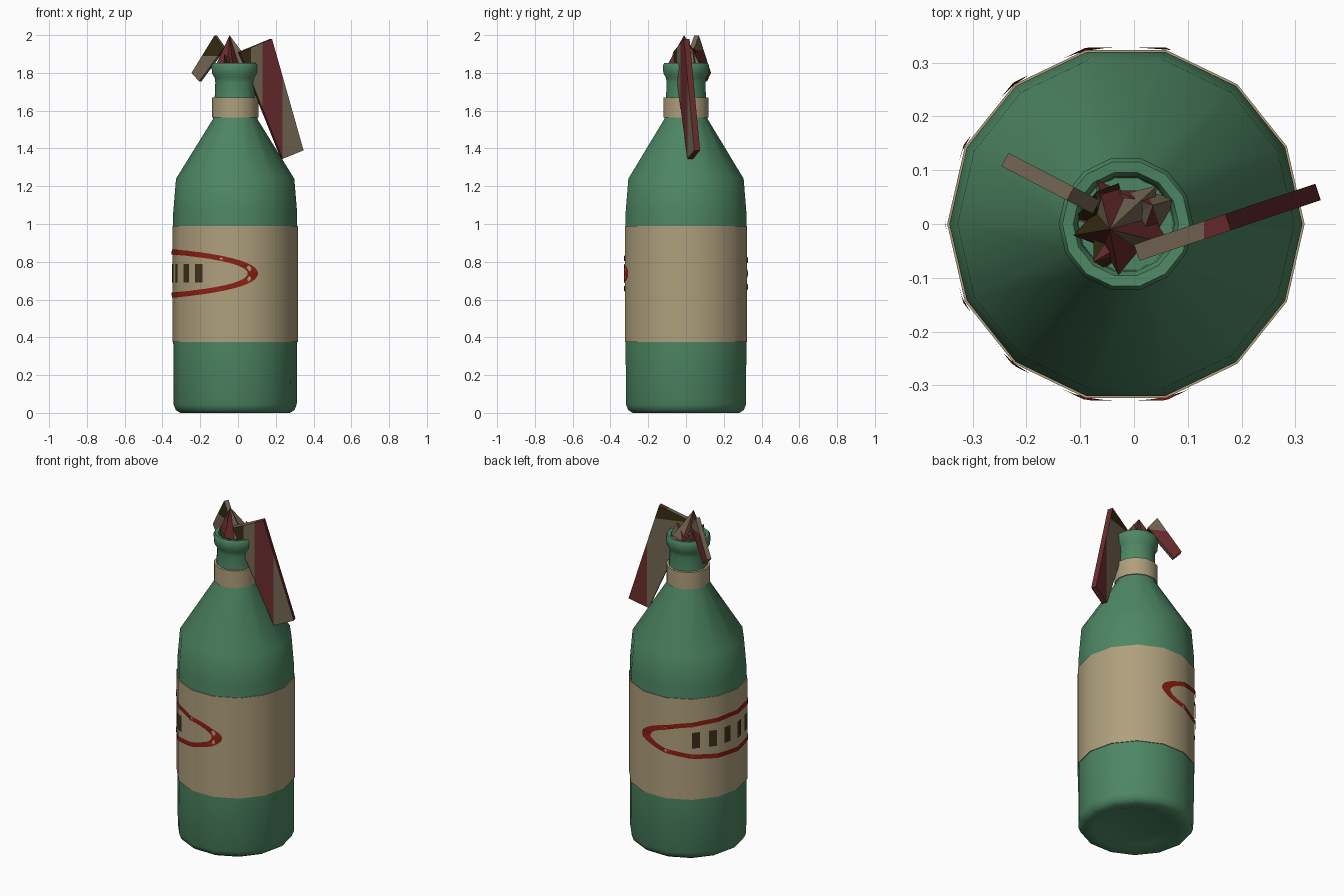
import bpy, bmesh, math
from mathutils import Vector

cube = bpy.data.objects.get("Cube")
if cube:
    bpy.data.objects.remove(cube, do_unlink=True)

SIDES = 14
CX = -0.015            # bottle axis
LABEL_R = 0.332


def material(name, r, g, b):
    m = bpy.data.materials.new(name)
    m.use_nodes = True
    m.diffuse_color = (r, g, b, 1)
    bsdf = m.node_tree.nodes["Principled BSDF"]
    bsdf.inputs["Base Color"].default_value = (r, g, b, 1)
    bsdf.inputs["Roughness"].default_value = 0.7
    return m


GREEN = material("green_glass", 0.075, 0.24, 0.125)
PAPER = material("tan_paper", 0.43, 0.35, 0.205)
RED = material("red_print", 0.26, 0.014, 0.006)
INK = material("dark_ink", 0.045, 0.03, 0.01)
MAROON = material("maroon_cloth", 0.14, 0.024, 0.025)
TAUPE = material("taupe_cloth", 0.17, 0.13, 0.085)
OLIVE = material("dark_olive_cloth", 0.035, 0.024, 0.006)
CLOTH = [MAROON, TAUPE, OLIVE]


def finish(name, bm, mats, smooth=None):
    bmesh.ops.recalc_face_normals(bm, faces=bm.faces)
    me = bpy.data.meshes.new(name)
    bm.to_mesh(me)
    bm.free()
    for m in mats:
        me.materials.append(m)
    ob = bpy.data.objects.new(name, me)
    bpy.context.collection.objects.link(ob)
    if smooth:
        bpy.ops.object.select_all(action="DESELECT")
        ob.select_set(True)
        bpy.context.view_layer.objects.active = ob
        bpy.ops.object.shade_smooth_by_angle(angle=math.radians(smooth))
    return ob


def lathe(name, profile, mat, smooth):
    """Revolve (radius, height) pairs; a zero radius becomes a pole."""
    bm = bmesh.new()
    rings = []
    for r, z in profile:
        n = SIDES if r else 1
        rings.append([bm.verts.new((CX + r * math.cos(math.tau * i / SIDES),
                                    r * math.sin(math.tau * i / SIDES), z))
                      for i in range(n)])
    for a, b in zip(rings, rings[1:]):
        for i in range(SIDES):
            j = (i + 1) % SIDES
            quad = [a[i % len(a)], a[j % len(a)], b[j % len(b)], b[i % len(b)]]
            bm.faces.new(list(dict.fromkeys(quad)))
    return finish(name, bm, [mat], smooth)


# Bottle with hollow mouth
lathe("bottle", [
    (0, 0.02), (0.2, 0.015), (0.24, 0), (0.29, 0), (0.314, 0.015), (0.326, 0.045),
    (0.328, 0.4), (0.328, 1.06), (0.313, 1.24), (0.118, 1.555), (0.109, 1.66),
    (0.105, 1.75), (0.109, 1.775), (0.123, 1.797), (0.125, 1.84), (0.118, 1.852),
    (0.098, 1.85), (0.09, 1.835), (0.088, 1.72), (0, 1.72)], GREEN, 50)

# Paper bands
lathe("main_label", [(0.326, 0.375), (LABEL_R, 0.375), (LABEL_R, 0.99), (0.326, 0.99)],
      PAPER, 40)
lathe("neck_label", [(0.105, 1.565), (0.1225, 1.565), (0.1225, 1.67), (0.105, 1.67)],
      PAPER, 40)


def on_label(deg, z, lift=0.004):
    """Point lying just above the faceted label."""
    step = math.tau / SIDES
    a = math.radians(deg)
    r = LABEL_R * math.cos(step / 2) / math.cos(a % step - step / 2) + lift
    return (CX + r * math.cos(a), r * math.sin(a), z)


# Printed oval wrapped round the label
MID, OVAL_Z, COUNT = 183.5, 0.738, 180
bm = bmesh.new()
loops = []
for wide, tall in ((108, 0.128), (98, 0.1)):
    loops.append([bm.verts.new(on_label(MID + wide * math.cos(math.tau * i / COUNT),
                                        OVAL_Z + tall * math.sin(math.tau * i / COUNT)))
                  for i in range(COUNT)])
for i in range(COUNT):
    j = (i + 1) % COUNT
    bm.faces.new((loops[0][i], loops[0][j], loops[1][j], loops[1][i]))
oval = finish("label_oval", bm, [RED])

# Plain dark dashes inside the oval
bm = bmesh.new()
for k in range(-3, 4):
    left = MID + 17 * k - 4
    for s in range(4):
        a, b = left + 2 * s, left + 2 * s + 2
        bm.faces.new([bm.verts.new(on_label(d, z)) for d, z in
                      ((a, 0.69), (b, 0.69), (b, 0.787), (a, 0.787))])
bmesh.ops.remove_doubles(bm, verts=bm.verts, dist=0.0005)
dashes = finish("label_dashes", bm, [INK])

# Printed plates must face away from the bottle axis
for ob in (oval, dashes):
    for p in ob.data.polygons:
        if p.normal.dot(p.center - Vector((CX, 0, p.center.z))) < 0:
            p.flip()


def strip(name, outline, y0, slope, thick, cuts, rule):
    """Flat cloth strip: (x, z) outline on a slanted upright plane."""
    bm = bmesh.new()
    n = Vector((-slope, 1, 0)).normalized() * thick / 2
    front, back = [[bm.verts.new(Vector((x, y0 + slope * x, z)) + s * n)
                    for x, z in outline] for s in (-1, 1)]
    bm.faces.new(front)
    bm.faces.new(back)
    for i in range(len(outline)):
        j = (i + 1) % len(outline)
        bm.faces.new((front[i], front[j], back[j], back[i]))
    for co, no in cuts:
        bmesh.ops.bisect_plane(bm, geom=bm.verts[:] + bm.edges[:] + bm.faces[:],
                               plane_co=co, plane_no=no)
    bmesh.ops.recalc_face_normals(bm, faces=bm.faces)
    bm.normal_update()
    for f in bm.faces:
        f.material_index = rule(f.calc_center_median(), f.normal)
    return finish(name, bm, CLOTH)


def long_rule(c, n):
    if n.y < -0.8:                       # front: vertical stripes
        return 2 if c.x < 0.07 else 1 if c.x < 0.13 else 0 if c.x < 0.235 else 1
    if n.y > 0.8:                        # back
        return 0 if c.x > 0.235 else 2 if c.z > 1.9 else 1
    return 1 if n.z > 0.7 and c.x < 0.13 else 0


def short_rule(c, n):
    if n.y > 0.6:
        return 0 if c.z < 1.92 else 1
    return 1 if c.z < 1.89 or n.z > 0.5 else 2


# Hanging cloth strips
strip("long_rag_strip", [(0.005, 1.91), (0.175, 1.98), (0.342, 1.39), (0.232, 1.345)],
      -0.055, 0.335, 0.032,
      [((x, 0, 0), (1, 0, 0)) for x in (0.07, 0.13, 0.235)] + [((0, 0, 1.9), (0, 0, 1))],
      long_rule)
strip("short_rag_strip", [(-0.24, 1.80), (-0.2, 1.755), (-0.07, 1.93), (-0.118, 1.998)],
      -0.005, -0.52, 0.028,
      [((0, 0, z), (0, 0, 1)) for z in (1.89, 1.92)], short_rule)


def spike(name, apex, base, radius, points, turn, colours):
    """Crumpled star-shaped fold rising to a point."""
    bm = bmesh.new()
    tip = bm.verts.new(apex)
    rim = []
    for i in range(points * 2):
        a = turn + math.pi * i / points
        r = radius * (0.6 if i % 2 else 1)
        rim.append(bm.verts.new((base[0] + r * math.cos(a), base[1] + r * math.sin(a),
                                 base[2] + (0 if i % 2 else 0.02))))
    for i in range(len(rim)):
        f = bm.faces.new((tip, rim[i], rim[(i + 1) % len(rim)]))
        f.material_index = colours[i % len(colours)]
    bm.faces.new(rim[::-1])
    return finish(name, bm, CLOTH)


# Crumpled rag stuffed in the mouth
spike("rag_main_fold", (-0.045, -0.01, 2.0), (-0.02, 0, 1.83), 0.095, 5, 0.85,
      (1, 0, 1, 2, 0, 0, 0))
spike("rag_back_fold", (0.035, 0.035, 1.92), (0.015, 0.02, 1.81), 0.07, 3, 0.4, (1, 0, 1))
spike("rag_side_fold", (-0.07, 0.06, 1.91), (-0.05, 0.02, 1.81), 0.06, 3, 1.2, (1, 0, 2))
spike("rag_front_fold", (-0.075, -0.07, 1.9), (-0.035, -0.025, 1.81), 0.06, 3, 0.2, (0, 2, 0))
